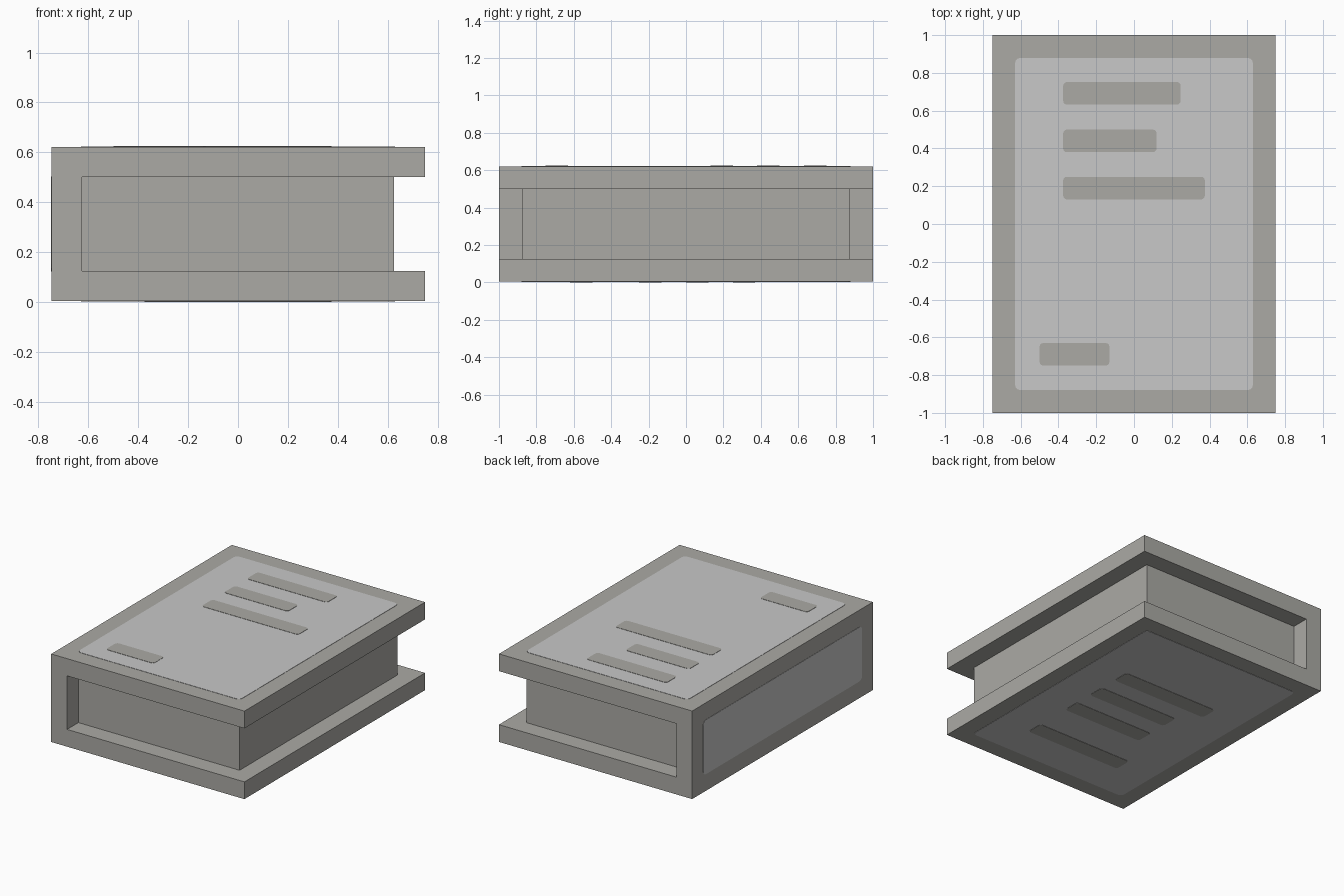
import bpy
import bmesh
from math import cos, sin, pi
from mathutils import Vector

default = bpy.data.objects.get("Cube")
if default:
    bpy.data.objects.remove(default, do_unlink=True)

SKIN = 0.002          # thickness of one printed layer
LIFT = 2 * SKIN       # cover sits inside the two printed layers


def material(name, colour):
    mat = bpy.data.materials.new(name)
    mat.use_nodes = True
    mat.diffuse_color = colour
    mat.node_tree.nodes["Principled BSDF"].inputs["Base Color"].default_value = colour
    return mat


STONE = material("warm_grey", (0.407, 0.402, 0.376, 1))
PALE = material("pale_grey", (0.578, 0.578, 0.578, 1))


def prism(name, points, offset, mat):
    """Extrude a flat outline along the offset vector."""
    bm = bmesh.new()
    face = bm.faces.new([bm.verts.new(p) for p in points])
    extruded = bmesh.ops.extrude_face_region(bm, geom=[face])["geom"]
    moved = [v for v in extruded if isinstance(v, bmesh.types.BMVert)]
    bmesh.ops.translate(bm, vec=offset, verts=moved)
    bmesh.ops.recalc_face_normals(bm, faces=bm.faces)
    mesh = bpy.data.meshes.new(name)
    bm.to_mesh(mesh)
    bm.free()
    mesh.materials.append(mat)
    obj = bpy.data.objects.new(name, mesh)
    bpy.context.collection.objects.link(obj)
    return obj


def rounded(u0, u1, v0, v1, radius, steps=3):
    """Outline of a rectangle with rounded corners."""
    corners = [(u1, v1, -1, -1), (u0, v1, 1, -1), (u0, v0, 1, 1), (u1, v0, -1, 1)]
    pts = []
    for i, (u, v, su, sv) in enumerate(corners):
        for k in range(steps + 1):
            a = (i + k / steps) * pi / 2
            pts.append((u + radius * (su + cos(a)), v + radius * (sv + sin(a))))
    return pts


def flat_plate(name, x0, x1, y0, y1, z, height, radius, mat):
    pts = [(x, y, z) for x, y in rounded(x0, x1, y0, y1, radius)]
    return prism(name, pts, Vector((0, 0, height)), mat)


# Cover: one wrapped profile, open on the +x side
low, high = LIFT, 0.625 - LIFT
back = -0.75 + SKIN
profile = [(back, low), (0.75, low), (0.75, 0.125), (-0.625, 0.125),
           (-0.625, 0.5), (0.75, 0.5), (0.75, high), (back, high)]
prism("cover", [(x, -1, z) for x, z in profile], Vector((0, 2, 0)), STONE)

# Page block, tucked slightly into the cover
block = [(-0.63, 0.12), (0.625, 0.12), (0.625, 0.505), (-0.63, 0.505)]
prism("pages", [(x, -0.875, z) for x, z in block], Vector((0, 1.75, 0)), STONE)

# Pale panels on both boards and the spine
flat_plate("top_panel", -0.63, 0.63, -0.88, 0.88, high, SKIN, 0.03, PALE)
flat_plate("bottom_panel", -0.63, 0.63, -0.88, 0.88, low, -SKIN, 0.03, PALE)
spine = [(back, y, z) for y, z in rounded(-0.88, 0.88, 0.122, 0.503, 0.03)]
prism("spine_panel", spine, Vector((-SKIN, 0, 0)), PALE)

# Bars on the boards: start x, end x, centre y
top_bars = [(-0.375, 0.247, 0.692), (-0.375, 0.12, 0.44),
            (-0.375, 0.375, 0.19), (-0.5, -0.13, -0.69)]
bottom_bars = [(-0.375, 0.375, 0.31), (-0.25, 0.375, 0.06),
               (-0.25, 0.375, -0.19), (-0.375, 0.375, -0.56)]
for side, bars, z, height in (("top", top_bars, high + SKIN, SKIN),
                              ("bottom", bottom_bars, low - SKIN, -SKIN)):
    for i, (x0, x1, y) in enumerate(bars):
        flat_plate(f"{side}_bar_{i + 1}", x0, x1, y - 0.06, y + 0.06,
                   z, height, 0.02, STONE)
